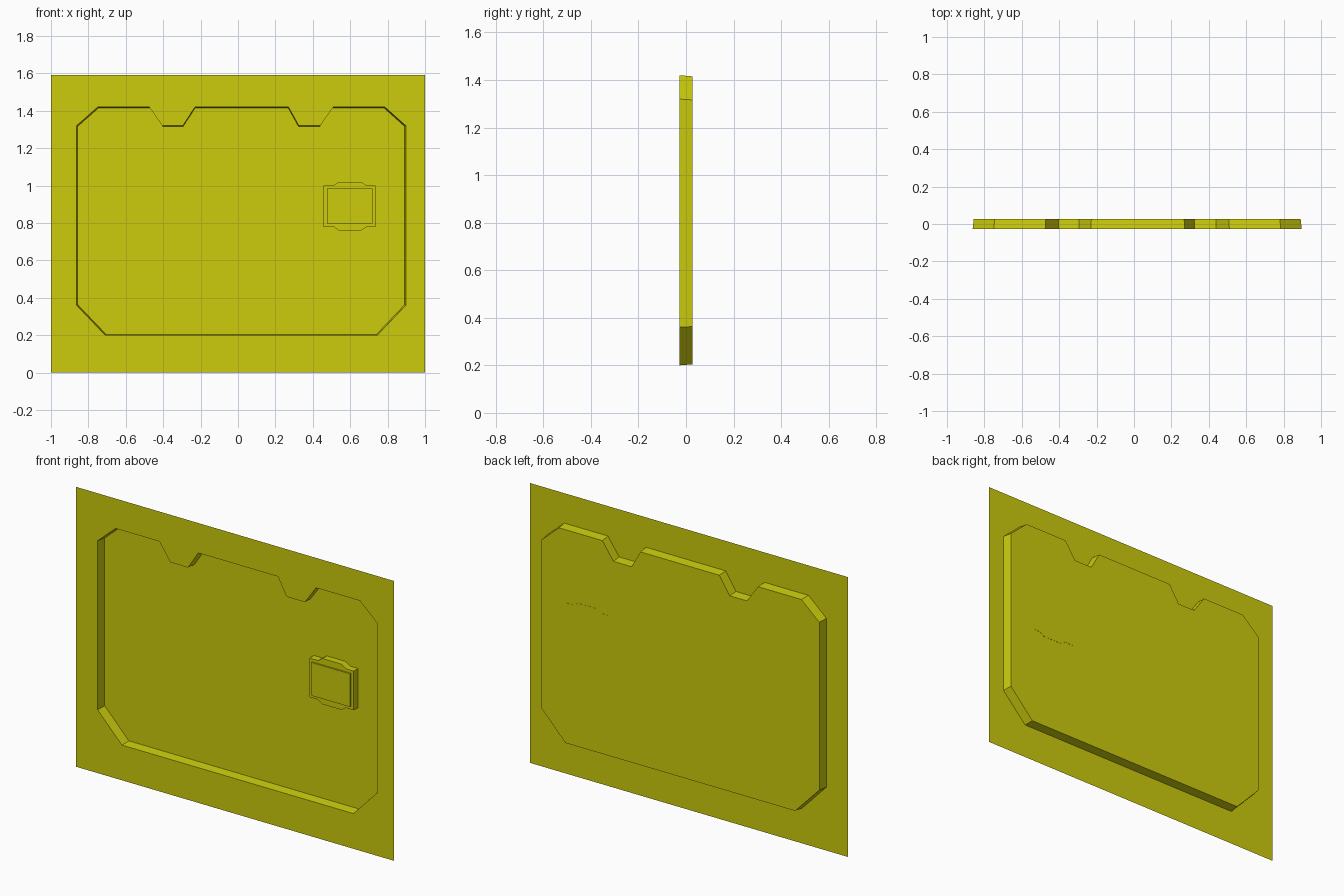
import bpy, bmesh

if "Cube" in bpy.data.objects:
    bpy.data.objects.remove(bpy.data.objects["Cube"])

mat = bpy.data.materials.new("yellow paint")
mat.diffuse_color = (0.604, 0.604, 0.004, 1)
mat.use_nodes = True
mat.node_tree.nodes["Principled BSDF"].inputs["Base Color"].default_value = mat.diffuse_color

FRONT, BACK = -0.028, 0.027


def finish(bm, name):
    me = bpy.data.meshes.new(name)
    bm.to_mesh(me)
    bm.free()
    me.materials.append(mat)
    ob = bpy.data.objects.new(name, me)
    bpy.context.collection.objects.link(ob)
    return ob


def ring(bm, pts, y):
    return [bm.verts.new((x, y, z)) for x, z in pts]


def bridge(bm, a, b):
    n = len(a)
    for i in range(n):
        j = (i + 1) % n
        bm.faces.new((a[i], a[j], b[j], b[i]))


def prism(name, pts, y0, y1):
    bm = bmesh.new()
    a, b = ring(bm, pts, y0), ring(bm, pts, y1)
    bm.faces.new(a)
    bm.faces.new(b[::-1])
    bridge(bm, a, b)
    bmesh.ops.recalc_face_normals(bm, faces=bm.faces[:])
    return finish(bm, name)


# Pressed sheet: thin outer border, sloped walls and recessed floor
outline = [(-0.863, 0.36), (-0.863, 1.32), (-0.75, 1.42), (-0.475, 1.42),
           (-0.405, 1.32), (-0.295, 1.32), (-0.23, 1.42), (0.27, 1.42),
           (0.325, 1.32), (0.44, 1.32), (0.51, 1.42), (0.785, 1.42),
           (0.897, 1.32), (0.897, 0.36), (0.745, 0.2), (-0.71, 0.2)]
cx, cz, k = 0.017, 0.81, 0.993
floor = [(cx + (x - cx) * k, cz + (z - cz) * k) for x, z in outline]
bm = bmesh.new()
outer = ring(bm, [(-1, 0), (-1, 1.59), (1, 1.59), (1, 0)], FRONT)
rim = ring(bm, outline, FRONT)
edges = [bm.edges.new((r[i], r[(i + 1) % len(r)]))
         for r in (outer, rim) for i in range(len(r))]
bmesh.ops.triangle_fill(bm, edges=edges, use_beauty=True, normal=(0, -1, 0))
base = ring(bm, floor, BACK)
bridge(bm, rim, base)
bm.faces.new(base)
bmesh.ops.recalc_face_normals(bm, faces=bm.faces[:])
if sum(f.normal.y * f.calc_area() for f in bm.faces) > 0:
    bmesh.ops.reverse_faces(bm, faces=bm.faces[:])
finish(bm, "pressed_panel")

# Handle housing with shallow bumps above and below
bx, bz = 0.597, 0.89
half = [(-0.139, 0.111), (-0.085, 0.111), (-0.058, 0.13),
        (0.062, 0.13), (0.09, 0.111), (0.139, 0.111)]
profile = half + [(x, -z) for x, z in half[::-1]]
prism("handle_housing", [(bx + x, bz + z) for x, z in profile], -0.012, 0.028)

# Raised cover on the housing
w, h = 0.121, 0.094
prism("handle_cover", [(bx - w, bz - h), (bx - w, bz + h),
                       (bx + w, bz + h), (bx + w, bz - h)], -0.021, -0.011)
